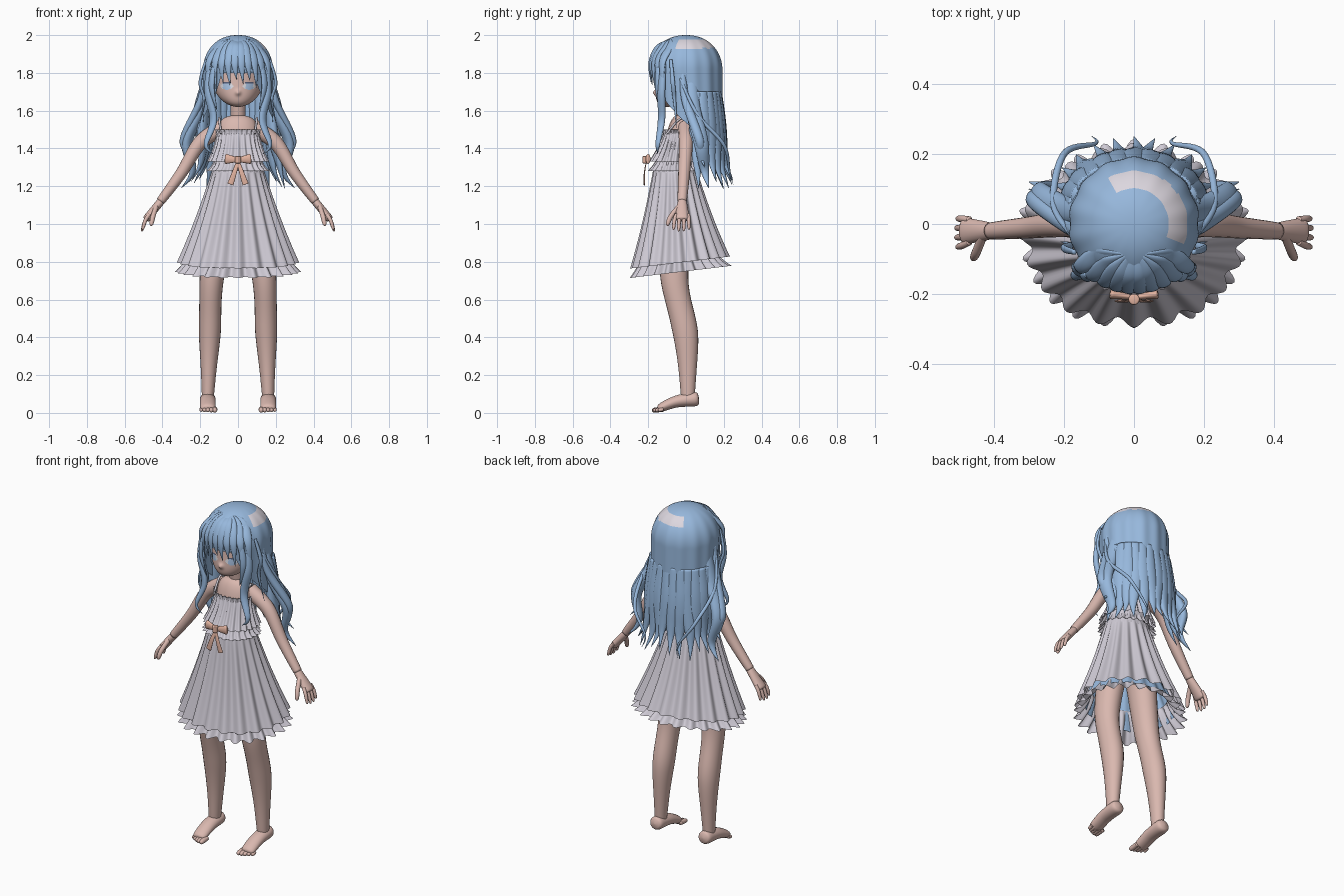
import bpy, bmesh, random
from math import sin, cos, pi, tau, exp, hypot, atan2
from mathutils import Vector

random.seed(4)
default_cube = bpy.data.objects.get("Cube")
if default_cube:
    bpy.data.objects.remove(default_cube)

X_AXIS, Y_AXIS, Z_AXIS = Vector((1, 0, 0)), Vector((0, 1, 0)), Vector((0, 0, 1))


def material(name, *colour):
    mat = bpy.data.materials.new(name)
    mat.use_nodes = True
    mat.diffuse_color = (*colour, 1)
    shader = mat.node_tree.nodes["Principled BSDF"]
    shader.inputs["Base Color"].default_value = (*colour, 1)
    return mat


HAIR = material("soft blue hair", .31, .48, .72)
SHINE = material("hair highlight", .72, .68, .74)
SKIN = material("warm skin", .7, .48, .43)
DRESS = material("pale lilac cloth", .62, .59, .66)
RIBBON = material("peach ribbon", .76, .45, .35)
IRIS = material("light blue iris", .42, .58, .82)
EYE_WHITE = material("eye white", .75, .75, .8)
LASH = material("dark blue lash", .1, .12, .2)


# Radius rules along a tube
def even(t):
    return 1


def limb(t):
    return 1 - t / 2


def rounded(t):
    return (1 - (2 * t - 1) ** 8) ** .5


def fingertip(t):
    return (1 - t ** 6) ** .5


def lock(t):
    return (1 - t ** 3) * (.6 + .4 * sin(pi * t))


def spline(keys, count):
    """Smooth curve through a few points."""
    points, last = [Vector(key) for key in keys], len(keys) - 1
    curve = []
    for i in range(count):
        position = i / (count - 1) * last
        index = min(int(position), last - 1)
        t = position - index
        start, end = points[index], points[index + 1]
        before, after = points[max(index - 1, 0)], points[min(index + 2, last)]
        leave, arrive = (end - before) / 2, (after - start) / 2
        ease = t * t * (3 - 2 * t)
        curve.append(start.lerp(end, ease) + leave * t * (1 - t) ** 2 - arrive * t * t * (1 - t))
    return curve


def surface(name, rings, materials, closed=True, rule=None):
    """Join rings of points into one smooth surface."""
    bm = bmesh.new()
    rows = [[bm.verts.new(point) for point in ring] for ring in rings]
    for low, high in zip(rows, rows[1:]):
        for i in range(len(low)):
            bm.faces.new((low[i - 1], low[i], high[i], high[i - 1]))
    if closed:
        bm.faces.new(rows[0])
        bm.faces.new(rows[-1])
    bmesh.ops.recalc_face_normals(bm, faces=bm.faces)
    for face in bm.faces:
        face.smooth = True
        if rule:
            face.material_index = rule(face.calc_center_median())
    mesh = bpy.data.meshes.new(name)
    bm.to_mesh(mesh)
    bm.free()
    for mat in materials:
        mesh.materials.append(mat)
    bpy.context.collection.objects.link(bpy.data.objects.new(name, mesh))


def tube(name, path, size, shape, mat, axis=None, flat=1, thin=0, sides=16, steps=32):
    """Sweep an ellipse; its depth follows the axis, or points away from the body."""
    points, rings = spline(path, steps), []
    for i, point in enumerate(points):
        t = i / (steps - 1)
        tangent = points[min(i + 1, steps - 1)] - points[max(i - 1, 0)]
        tangent.normalize()
        deep = axis or Vector((point.x, point.y, 0))
        deep = (deep - tangent * deep.dot(tangent)).normalized()
        wide = tangent.cross(deep)
        radius = max(size * shape(t), .001)
        depth = radius * (flat - thin * t)
        rings.append([point + deep * depth * cos(tau * k / sides) + wide * radius * sin(tau * k / sides)
                      for k in range(sides)])
    surface(name, rings, [mat])


def pair(name, path, *settings, **options):
    """Make a left part and its mirrored right part."""
    for side, sign in (("left", 1), ("right", -1)):
        tube(side + "_" + name, [(sign * x, y, z) for x, y, z in path], *settings, **options)


def dress_outline(z):
    """Centre y, half width and half depth of the dress at a height."""
    below, above = max(1.3 - z, 0), max(z - 1.3, 0)
    return (.05 * below + .12 * above - .06,
            .13 + .28 * below - .1 * above,
            .11 + .2 * below - .16 * above)


def frill(name, top, bottom, folds, flare=0, fold=0, gap=0, tilt=0, mat=DRESS):
    """Pleated cloth around the dress outline, flaring toward its end."""
    rings, rows, count = [], 24, folds * 10
    for row in range(rows + 1):
        t = row / rows
        z = top + (bottom - top) * t
        centre, width, depth = dress_outline(z)
        ring = []
        for i in range(count):
            angle = tau * i / count
            pleat = cos(folds * angle) + sin(5 * angle) / 4
            grow = gap + flare * t * t + fold * t ** .5 * pleat
            y = centre + (depth + grow) * sin(angle)
            ring.append(((width + grow) * cos(angle), y, z + tilt * y * t))
        rings.append(ring)
    surface(name, rings, [mat], closed=False)


# Head with a small nose and painted eyes
def eye_rule(centre):
    across, up = abs(centre.x) - .06, centre.z - 1.73
    span = hypot(across / .034, up / .02)
    if centre.y > 0 or span > 1.15:
        return 0
    if up > .012:
        return 3
    if span > 1:
        return 0
    return 2 if abs(across) < .02 else 1


head_rings, head_rows, head_sides = [], 90, 140
for row in range(head_rows + 1):
    height = -cos(pi * row / head_rows)
    girth = max(sin(pi * row / head_rows), .01)
    z = 1.82 + height * (.2 if height < 0 else .15)
    chin_shift = .1 * min(height, 0) ** 2
    ring = []
    for i in range(head_sides):
        angle = tau * i / head_sides
        x, y = .15 * girth * cos(angle), .155 * girth * sin(angle) - chin_shift
        if y < 0:
            y -= .015 * exp(-hypot(x, z - 1.695) ** 2 / .0002)
        ring.append((x, y, z))
    head_rings.append(ring)
surface("head", head_rings, [SKIN, EYE_WHITE, IRIS, LASH], rule=eye_rule)

# Neck, chest and arms
tube("neck", [(0, 0, 1.5), (0, -.03, 1.7)], .04, even, SKIN, Y_AXIS)
tube("chest", [(0, -.04, 1.3), (0, -.03, 1.47), (0, 0, 1.57)], .11, fingertip, SKIN, Y_AXIS, flat=.65)
pair("arm", [(.08, 0, 1.51), (.2, 0, 1.43), (.3, -.01, 1.27), (.41, -.02, 1.12)],
     .046, limb, SKIN, Y_AXIS, flat=.95, thin=-.1)
pair("palm", [(.4, -.02, 1.13), (.49, -.02, 1.02)], .021, rounded, SKIN, Y_AXIS, thin=-1)
for i, finger in enumerate(("little", "ring", "middle", "index")):
    y, reach = .012 - .021 * i, .07 + .01 * sin(i)
    pair(finger + "_finger", [(.47, y, 1.05), (.49, y * 1.2, 1.02), (.47 + reach / 2, y * 1.3, 1.04 - reach)],
         .01, fingertip, SKIN, Y_AXIS)
pair("thumb", [(.43, -.03, 1.1), (.45, -.08, 1.04), (.46, -.1, .99)], .013, fingertip, SKIN, X_AXIS)


# Legs and feet
def leg_shape(t):
    calf = exp(-((t - .65) / .15) ** 2)
    return .08 - .05 * t + .01 * calf


pair("leg", [(.1, -.06, 1), (.14, -.06, .7), (.15, 0, .4), (.16, .01, .07)],
     1, leg_shape, SKIN, Y_AXIS, flat=1.15, sides=24, steps=48)
pair("foot", [(.16, .07, .075), (.16, -.05, .06), (.16, -.15, .02)],
     .042, rounded, SKIN, Z_AXIS, thin=.5, sides=24)
for i, toe in enumerate(("big", "second", "third", "fourth", "small")):
    x, tip = .123 + .018 * i, .002 * i * i - .18
    pair(toe + "_toe", [(x, -.12, .02), (x, tip, .013)], .014 - .001 * i, fingertip, SKIN, Z_AXIS)

# Dress: bodice, waist, pleated skirt, hem and lining
frill("bodice_heading", 1.47, 1.5, 26, flare=.01, fold=.005)
frill("bodice_ruffle", 1.48, 1.33, 24, flare=.03, fold=.008)
frill("waist_band", 1.42, 1.27, 12)
frill("peplum_ruffle", 1.34, 1.28, 24, flare=.025, fold=.008)
frill("skirt", 1.3, .8, 20, flare=.04, fold=.014, tilt=.12)
frill("hem_ruffle", .88, .75, 24, flare=.05, fold=.02, gap=-.02, tilt=.12)
frill("skirt_lining", 1.2, .8, 20, flare=.03, fold=.005, gap=-.03, tilt=.12, mat=HAIR)
pair("shoulder_strap", [(.09, -.1, 1.48), (.1, -.02, 1.56), (.09, .05, 1.48)], .006, even, DRESS, Y_AXIS)

# Ribbon bow
pair("bow_loop", [(0, -.21, 1.34), (.07, -.2, 1.345)], .03,
     lambda t: rounded(t) * (1 + 2 * t) / 3, RIBBON, Y_AXIS, flat=.5)
pair("bow_tail", [(0, -.21, 1.33), (.02, -.22, 1.27), (.04, -.22, 1.21)], .017,
     lambda t: (1 + t) / 2, RIBBON, Y_AXIS, flat=.25)
tube("bow_knot", [(0, -.215, 1.32), (0, -.215, 1.36)], .016, rounded, RIBBON, Y_AXIS)


# Hair cap, open over the face and long at the back
def hair_edge(angle):
    opening = max(abs(angle) - .5, 0) / (pi - .5)
    return 1.8 - .48 * opening ** .6


def shine_rule(centre):
    on_band = .1 < hypot(centre.x, centre.y) < .152 and centre.z > 1.88
    return int(on_band and -.4 < atan2(centre.y, centre.x) < 2.1)


cap_rings, cap_rows, cap_sides = [], 60, 168
for row in range(cap_rows + 1):
    t, ring = row / cap_rows, []
    for i in range(cap_sides):
        angle = tau * i / cap_sides - pi
        crown, fall = min(2 * t, 1), max(2 * t - 1, 0)
        drop = fall * (1.82 - hair_edge(angle))
        girth = max(sin(crown * pi / 2) ** .9, .005) * (1 + .014 * crown * cos(14 * angle))
        ring.append((.185 * girth * sin(angle),
                     .06 * drop - (.19 - .05 * drop) * girth * cos(angle),
                     1.82 + .18 * cos(crown * pi / 2) - drop))
    cap_rings.append(ring)
surface("hair_cap", cap_rings, [HAIR, SHINE], closed=False, rule=shine_rule)

# Fringe locks parted at the middle
for i in range(10):
    x = .035 * (i - 4.5)
    front, tip = 2.6 * x * x - .19, 1.755 - 3 * x * x + .012 * (-1) ** i
    tube(f"fringe_lock_{i + 1}", [(x * .15, -.085, 1.965), (x * .6, front + .04, 1.935),
                                  (x, front, 1.85), (x + .01, front + .005, tip)], .03, lock, HAIR, flat=.5)

# Long wavy locks fanned around the back
for i in range(13):
    angle = .24 * (i - 6)
    length, sway = random.uniform(.46, .52), random.uniform(-.02, .02)
    path = []
    for step in range(7):
        t = step / 6
        spread = .17 + .04 * t + .04 * t ** 6
        wave = sway * sin(tau * t) * t
        path.append((spread * sin(angle) + wave, .04 + (spread - .04) * cos(angle), 1.7 - length * t))
    tube(f"back_lock_{i + 1}", path, .048, lock, HAIR, flat=.65)

# Side waves, face-framing curls and loose strands
pair("side_wave", [(.16, .03, 1.76), (.2, .04, 1.6), (.27, .08, 1.43), (.24, .1, 1.28), (.3, .12, 1.19)],
     .046, lock, HAIR, flat=.7)
pair("outer_wave", [(.17, -.02, 1.8), (.2, 0, 1.65), (.29, .07, 1.45), (.26, .08, 1.36), (.3, .1, 1.3)],
     .026, lock, HAIR, flat=.8)
pair("front_curl", [(.15, -.12, 1.85), (.16, -.13, 1.7), (.13, -.13, 1.55), (.17, -.15, 1.42), (.13, -.15, 1.37)],
     .026, lock, HAIR, flat=.7)
pair("temple_strand", [(.17, -.08, 1.87), (.2, -.07, 1.75), (.18, -.06, 1.65), (.21, -.05, 1.5)],
     .013, lock, HAIR, flat=.7)
pair("cheek_lock", [(.13, -.15, 1.83), (.14, -.15, 1.72), (.11, -.14, 1.6)], .02, lock, HAIR, flat=.6)
pair("loose_strand", [(.18, -.03, 1.77), (.23, .06, 1.58), (.2, .2, 1.42), (.11, .23, 1.28), (.12, .25, 1.21)],
     .011, lock, HAIR)
